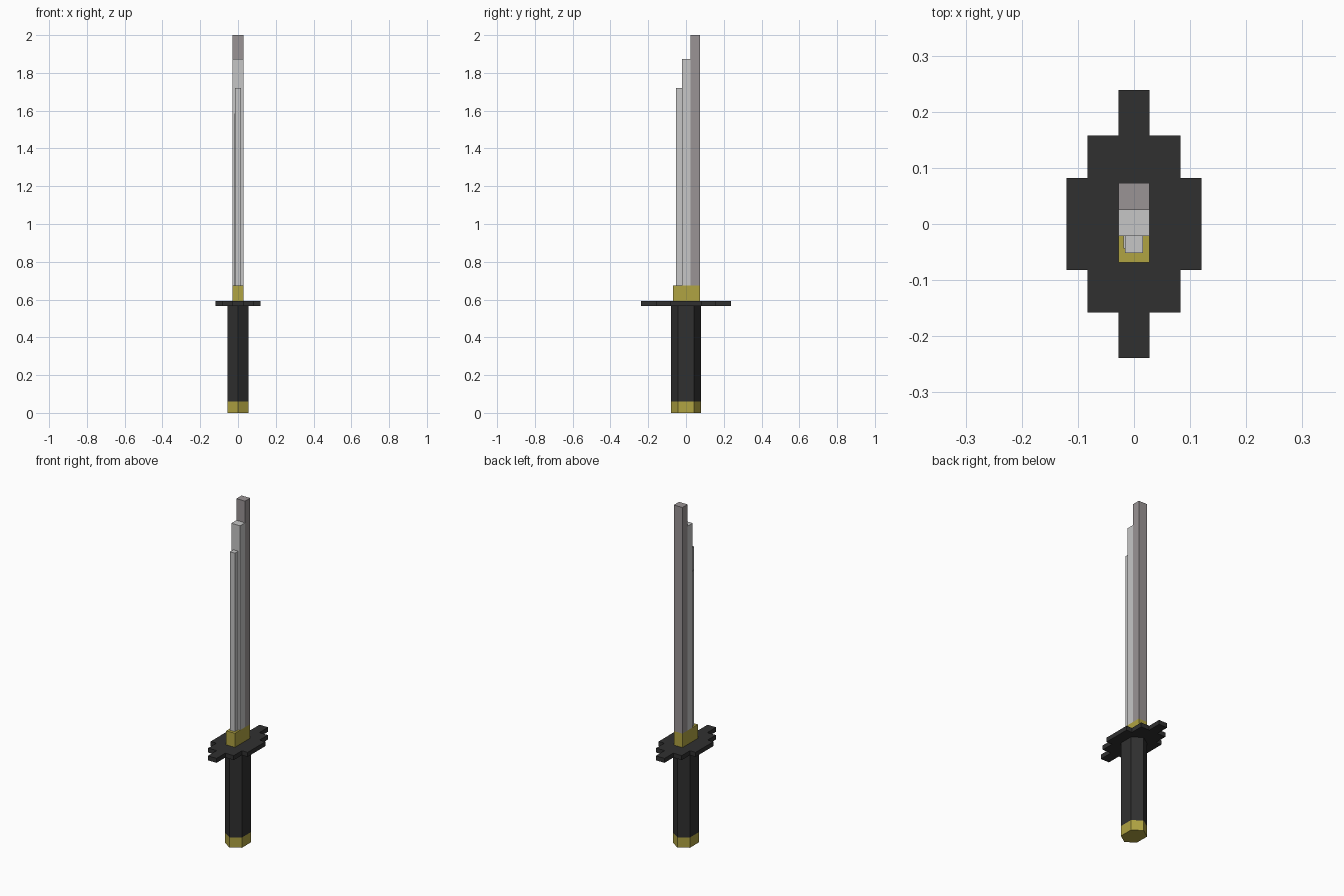
import bpy, bmesh

if "Cube" in bpy.data.objects:
    bpy.data.objects.remove(bpy.data.objects["Cube"])


def material(name, srgb):
    m = bpy.data.materials.new(name)
    lin = [((c / 255 + 0.055) / 1.055) ** 2.4 for c in srgb]
    m.diffuse_color = (*lin, 1)
    m.use_nodes = True
    m.node_tree.nodes["Principled BSDF"].inputs["Base Color"].default_value = m.diffuse_color
    return m


BLACK = material("black", (48, 48, 48))
GOLD = material("gold", (176, 163, 66))
STEEL = material("light_steel", (198, 198, 198))
SPINE = material("dark_steel", (154, 148, 149))


def prism(name, outline, z0, z1, mat):
    """Extrude a flat outline (counter-clockwise) from z0 to z1."""
    bm = bmesh.new()
    face = bm.faces.new([bm.verts.new((x, y, z0)) for x, y in outline])
    ext = bmesh.ops.extrude_face_region(bm, geom=[face])
    for v in ext["geom"]:
        if isinstance(v, bmesh.types.BMVert):
            v.co.z = z1
    bmesh.ops.recalc_face_normals(bm, faces=bm.faces)
    mesh = bpy.data.meshes.new(name)
    bm.to_mesh(mesh)
    bm.free()
    mesh.materials.append(mat)
    ob = bpy.data.objects.new(name, mesh)
    bpy.context.collection.objects.link(ob)
    return ob


def box(name, x0, x1, y0, y1, z0, z1, mat):
    return prism(name, [(x0, y0), (x1, y0), (x1, y1), (x0, y1)], z0, z1, mat)


# Six-sided grip and pommel
hexagon = [(0, -0.079), (0.055, -0.042), (0.055, 0.042),
           (0, 0.079), (-0.055, 0.042), (-0.055, -0.042)]
prism("pommel", hexagon, 0, 0.06, GOLD)
prism("grip", hexagon, 0.06, 0.566, BLACK)

# Stepped guard: one quarter outline mirrored to all four corners
quarter = [(0.12, 0.082), (0.083, 0.082), (0.083, 0.158),
           (0.028, 0.158), (0.028, 0.239)]
half = quarter + [(-x, y) for x, y in reversed(quarter)]
guard = half + [(-x, -y) for x, y in half]
prism("guard", guard, 0.566, 0.592, BLACK)

# Collar above the guard
box("collar", -0.028, 0.028, -0.069, 0.073, 0.592, 0.674, GOLD)

# Blade in stepped strips, from the spine to the cutting edge
box("blade_spine", -0.028, 0.028, 0.025, 0.073, 0.674, 2.0, SPINE)
box("blade_middle", -0.028, 0.028, -0.021, 0.025, 0.674, 1.873, STEEL)
box("blade_edge", -0.016, 0.016, -0.052, -0.021, 0.674, 1.721, STEEL)
box("blade_side_plate", -0.019, -0.016, -0.044, -0.021, 0.674, 1.585, STEEL)
